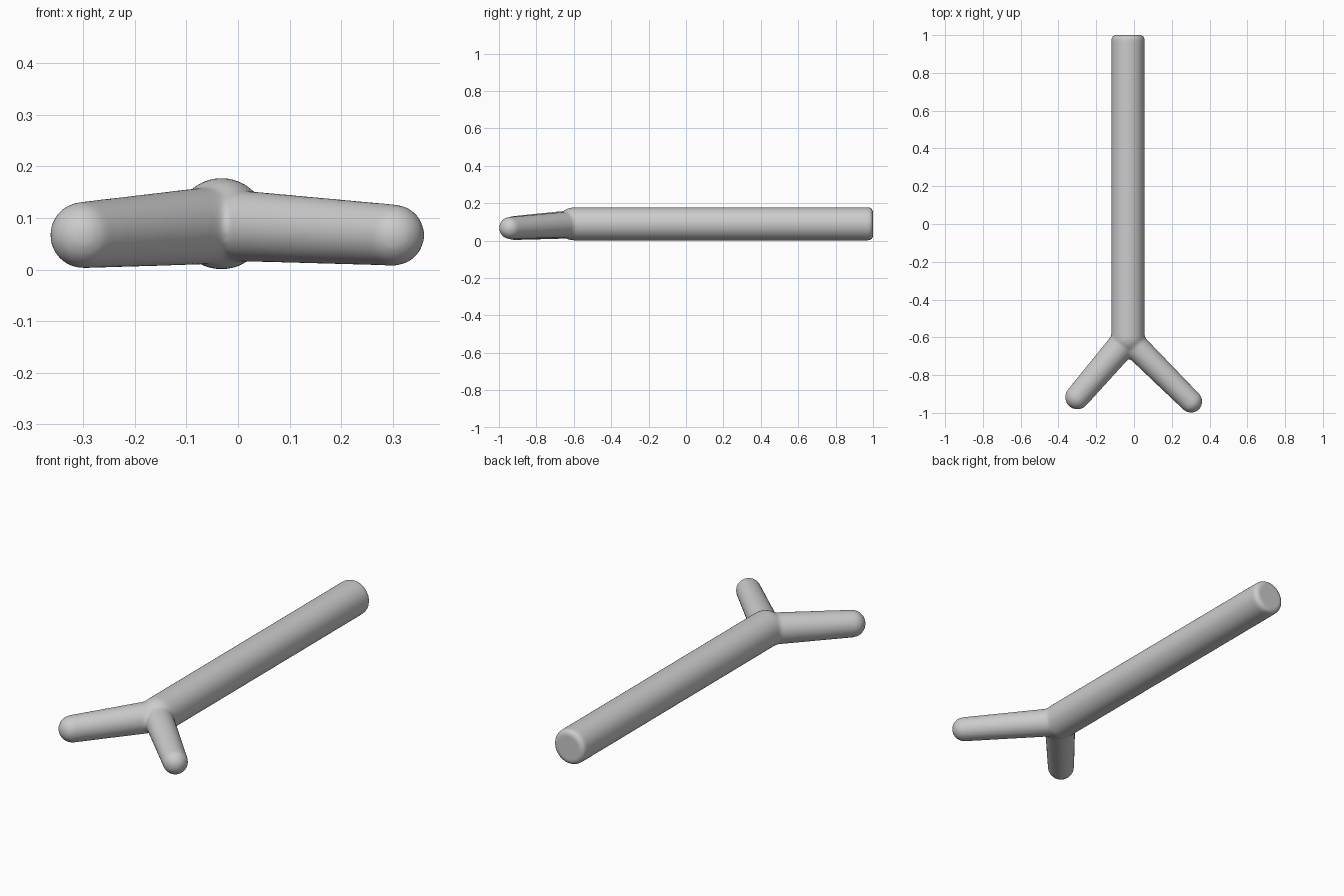
import bpy, bmesh, math
from mathutils import Vector

if "Cube" in bpy.data.objects:
    bpy.data.objects.remove(bpy.data.objects["Cube"], do_unlink=True)

grey = bpy.data.materials.new("plain grey")
grey.use_nodes = True
colour = (0.6, 0.6, 0.6, 1)
grey.diffuse_color = colour
grey.node_tree.nodes["Principled BSDF"].inputs["Base Color"].default_value = colour


def arc(centre, radius, start, end, steps=10):
    """Profile points (radius, height) along a circular arc, angles in degrees."""
    angles = [math.radians(start + (end - start) * i / steps) for i in range(steps + 1)]
    return [(centre[0] + radius * math.cos(a), centre[1] + radius * math.sin(a)) for a in angles]


def lathe(bm, profile, origin, direction, sides=48):
    """Revolve a profile around an axis running from origin along direction."""
    turn = Vector(direction).to_track_quat('Z', 'Y')
    rings = []
    for r, h in profile:
        ring = []
        for i in range(sides):
            a = math.tau * i / sides
            point = Vector((r * math.cos(a), r * math.sin(a), h))
            ring.append(bm.verts.new(Vector(origin) + turn @ point))
        rings.append(ring)
    for low, high in zip(rings, rings[1:]):
        for i in range(sides):
            j = (i + 1) % sides
            bm.faces.new((low[i], low[j], high[j], high[i]))
    bm.faces.new(rings[0][::-1])
    bm.faces.new(rings[-1])


def round_bar(bm, start, tip, r_start, r_tip):
    """Tapered bar with domed ends centred on start and tip."""
    axis = Vector(tip) - Vector(start)
    profile = arc((0, 0), r_start, -88, 0) + arc((0, axis.length), r_tip, 0, 88)
    lathe(bm, profile, start, axis)


bm = bmesh.new()

# Shaft: domed at the fork, flat with a rounded rim at the back
R, rim = 0.0885, 0.022
length = 1.6
shaft = arc((0, 0), R, -88, 0) + arc((R - rim, length - rim), rim, 0, 90)
lathe(bm, shaft, (-0.032, -0.6, 0.089), (0, 1, 0))

# Two prongs
round_bar(bm, (-0.032, -0.605, 0.087), (-0.30, -0.917, 0.067), 0.076, 0.0645)
round_bar(bm, (-0.032, -0.608, 0.087), (0.302, -0.94, 0.067), 0.070, 0.0595)

mesh = bpy.data.meshes.new("forked_stick")
bm.to_mesh(mesh)
bm.free()
mesh.materials.append(grey)
stick = bpy.data.objects.new("forked_stick", mesh)
bpy.context.collection.objects.link(stick)

# Fuse the parts and soften the joint
fuse = stick.modifiers.new("fuse", 'REMESH')
fuse.mode = 'VOXEL'
fuse.voxel_size = 0.008
fuse.use_smooth_shade = True
soften = stick.modifiers.new("soften", 'SMOOTH')
soften.factor = 0.5
soften.iterations = 8
